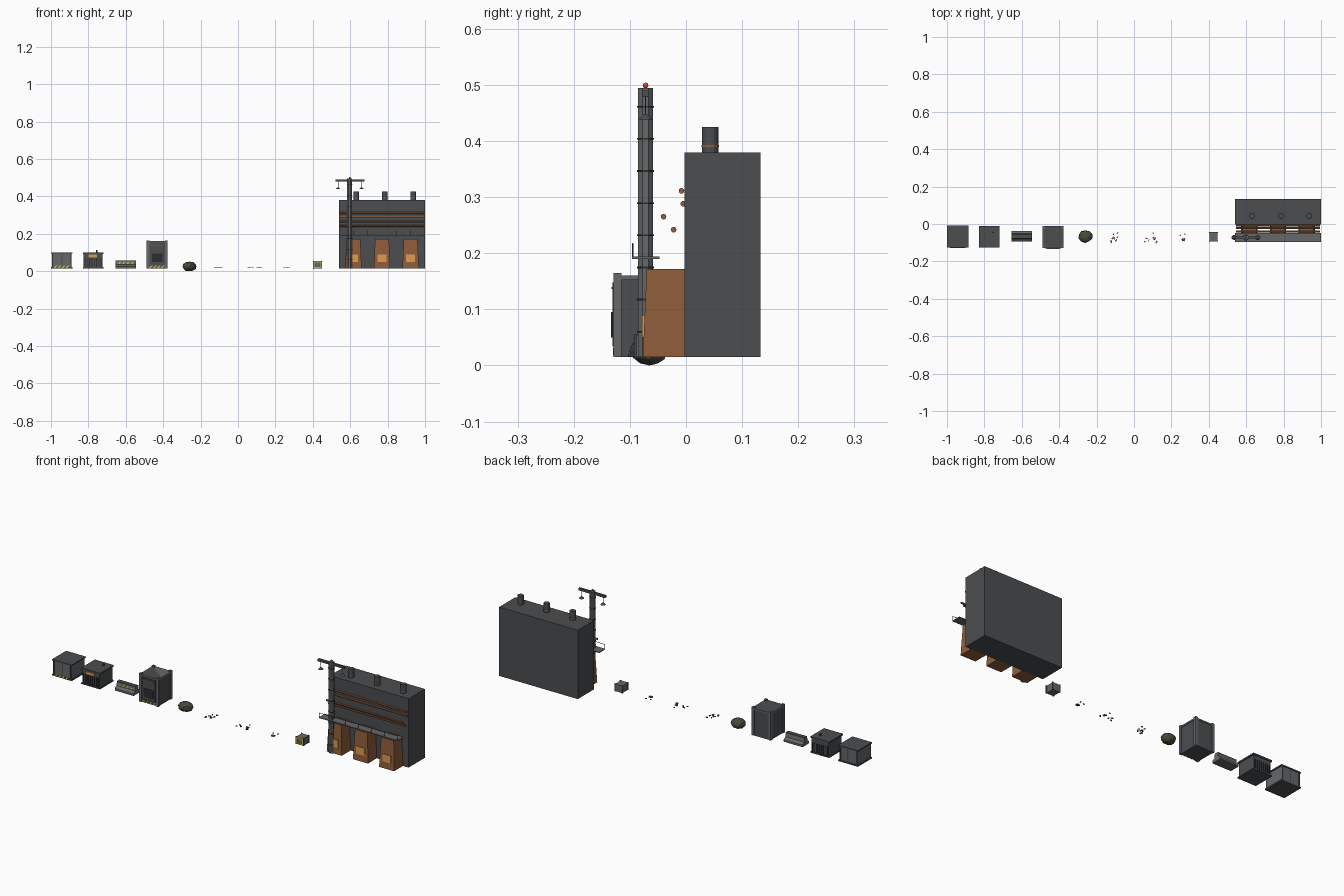
import bpy, bmesh, math, random
from mathutils import Matrix, Vector

if "Cube" in bpy.data.objects:
    bpy.data.objects.remove(bpy.data.objects["Cube"])

random.seed(4)
F = 0.015  # floor level of the kit
COL = {"dark": (.07, .075, .08), "steel": (.13, .135, .14), "black": (.025, .027, .03),
       "copper": (.28, .11, .045), "glow": (.75, .33, .08), "yellow": (.6, .45, .06),
       "moss": (.06, .07, .045), "red": (.7, .08, .04)}
MATS = {}
for n, c in COL.items():
    MATS[n] = bpy.data.materials.new(n)
    MATS[n].diffuse_color = (*c, 1)


def finish(name, bm, col):
    bmesh.ops.recalc_face_normals(bm, faces=bm.faces)
    me = bpy.data.meshes.new(name)
    bm.to_mesh(me)
    bm.free()
    me.materials.append(MATS[col])
    ob = bpy.data.objects.new(name, me)
    bpy.context.collection.objects.link(ob)
    return ob


def box(name, x0, x1, y0, y1, z0, z1, col="dark", top=None, bevel=0):
    """Box from bounds; top=(x_scale, front_shift) tapers the upper face."""
    bm = bmesh.new()
    bmesh.ops.create_cube(bm, size=1)
    cx = (x0 + x1) / 2
    for v in bm.verts:
        hi, front = v.co.z > 0, v.co.y < 0
        v.co = Vector((x1 if v.co.x > 0 else x0, y0 if front else y1, z1 if hi else z0))
        if top and hi:
            v.co.x = cx + (v.co.x - cx) * top[0]
            v.co.y += top[1] if front else 0
    if bevel:
        bmesh.ops.bevel(bm, geom=bm.edges[:], offset=bevel, segments=1, affect='EDGES')
    return finish(name, bm, col)


def tube(name, p0, p1, r, col="dark", n=8, r2=None):
    p0, p1 = Vector(p0), Vector(p1)
    d = p1 - p0
    bm = bmesh.new()
    m = Matrix.Translation((p0 + p1) / 2) @ d.to_track_quat('Z', 'Y').to_matrix().to_4x4()
    bmesh.ops.create_cone(bm, cap_ends=True, segments=n, radius1=r, radius2=r if r2 is None else r2,
                          depth=d.length, matrix=m @ Matrix.Rotation(math.pi / n, 4, 'Z'))
    return finish(name, bm, col)


def hazard(name, x0, x1, y, z0, z1, n):
    """Row of slanted yellow warning stripes on a front face."""
    bm = bmesh.new()
    w = (x1 - x0) / (2 * n)
    for i in range(n):
        a = x0 + 2 * w * i
        pts = [(a, z0), (a + w, z0), (a + 2 * w, z1), (a + w, z1)]
        f = bm.faces.new([bm.verts.new((px, y, pz)) for px, pz in pts])
        for v in bmesh.ops.extrude_face_region(bm, geom=[f])["geom"]:
            if isinstance(v, bmesh.types.BMVert):
                v.co.y += .002
    return finish(name, bm, "yellow")


# crate with a door seam
box("crate_body", -.995, -.89, -.122, -.012, F + .004, .095, "steel")
box("crate_lid", -1, -.885, -.126, -.008, .094, .1)
box("crate_base", -1, -.885, -.126, -.008, F, F + .007)
for x in (-.991, -.94, -.894):
    box("crate_rib", x - .003, x + .003, -.125, -.009, F, .097)
hazard("crate_hazard", -.985, -.9, -.128, .018, .03, 4)

# ribbed generator
box("generator_body", -.825, -.725, -.12, -.014, F, .096, "dark")
box("generator_lid", -.83, -.72, -.125, -.01, .092, .1)
box("generator_base", -.83, -.72, -.125, -.01, F, .021)
for i in range(8):
    x = -.818 + i * .0123
    box("generator_fin", x - .002, x + .002, -.124, -.01, .02, .07, "black")
box("generator_light_strip", -.8, -.755, -.124, -.118, .074, .088, "glow")
tube("generator_exhaust", (-.755, -.045, .1), (-.755, -.045, .112), .004)

# road barrier: trapezoid profile
bm = bmesh.new()
prof = [(-.094, F), (-.094, .026), (-.08, .036), (-.076, .056), (-.056, .056), (-.052, .036), (-.038, .026), (-.038, F)]
f = bm.faces.new([bm.verts.new((-.655, y, z)) for y, z in prof])
ex = bmesh.ops.extrude_face_region(bm, geom=[f])["geom"]
bmesh.ops.translate(bm, vec=(.11, 0, 0), verts=[v for v in ex if isinstance(v, bmesh.types.BMVert)])
finish("barrier", bm, "steel")
box("barrier_cap", -.655, -.545, -.077, -.055, .054, .058)
hazard("barrier_hazard", -.645, -.555, -.0815, .037, .049, 4)

# tall cabinet
box("cabinet_body", -.485, -.38, -.124, -.014, F, .16)
box("cabinet_lid", -.488, -.377, -.128, -.012, .152, .16, "steel")
for x in (-.481, -.383):
    for y in (-.122, -.018):
        box("cabinet_post", x - .007, x + .007, y - .007, y + .007, F, .165, "steel")
box("cabinet_door", -.47, -.394, -.131, -.122, .034, .148, "dark")
box("cabinet_vent", -.46, -.404, -.134, -.13, .05, .095, "black")
box("cabinet_trim", -.465, -.4, -.133, -.128, .136, .14, "copper")
hazard("cabinet_hazard", -.475, -.39, -.13, .018, .031, 4)

# boulder sunk through the floor level
bm = bmesh.new()
bmesh.ops.create_icosphere(bm, subdivisions=2, radius=1)
for v in bm.verts:
    k = random.uniform(.9, 1.03)
    v.co = Vector((v.co.x * .039 * k - .26, v.co.y * .035 * k - .066, v.co.z * .027 * k + .028))
lo = min(v.co.z for v in bm.verts)
bmesh.ops.translate(bm, vec=(0, 0, -lo), verts=bm.verts)
finish("boulder", bm, "moss")

# three scatters of scrap
for cx, name in ((-.092, "scrap_plates"), (.09, "scrap_bolts"), (.27, "scrap_shards")):
    for i in range(7):
        bm = bmesh.new()
        s = random.uniform(.005, .011)
        loc = Vector((cx + random.uniform(-.033, .033), -.07 + random.uniform(-.027, .027), F + .003))
        bmesh.ops.create_cube(bm, size=1, matrix=Matrix.Translation(loc)
                              @ Matrix.Rotation(random.uniform(0, 3.1), 4, 'Z')
                              @ Matrix.Diagonal((s * 1.5, s * .7, .004, 1)))
        finish(name, bm, "copper" if i % 4 == 3 else "dark")

# small supply box
box("supply_box", .404, .446, -.09, -.044, F, .053, "steel")
for x in (.404, .446):
    for y in (-.09, -.045):
        box("supply_corner", x - .003, x + .003, y - .003, y + .003, F, .055)
for z in (.02, .05):
    box("supply_band", .405, .445, -.0935, -.09, z - .003, z + .003, "yellow")
for x in (.407, .443):
    box("supply_band_side", x - .003, x + .003, -.0935, -.09, F + .002, .053, "yellow")

# furnace building
box("building", .54, 1, -.003, .133, F, .379)
for x in (.632, .785, .937):
    ch = tube("chimney", (x, .043, .37), (x, .043, .425), .015, "dark", 14)
    tube("chimney_band", (x, .043, .389), (x, .043, .393), .016, "copper", 14)
for y, z in ((-.008, .311), (-.005, .288), (-.04, .265), (-.022, .242)):
    tube("heat_pipe", (.545, y, z), (.995, y, z), .005, "copper", 10)

# furnaces with glowing mouths
for x in (.617, .77, .923):
    box("furnace", x - .044, x + .044, -.077, -.003, F, .172, "copper", top=(.84, .007))
    box("furnace_mouth", x - .024, x + .024, -.078, -.06, .05, .09, "glow")

# walkway and handrail
box("walkway", .54, 1, -.096, -.047, .19, .194, "steel")
tube("handrail", (.54, -.095, .217), (1, -.095, .217), .0012, n=6)
for i in range(7):
    x = .542 + i * .076
    tube("rail_post", (x, -.095, .192), (x, -.095, .217), .0012, n=6)

# light mast
X, Y = .597, -.072
tube("mast", (X, Y, F), (X, Y, .494), .0142, "steel", 8)
for i in range(8):
    z = .06 + i * .0573
    tube("mast_ring", (X, Y, z - .0015), (X, Y, z + .0015), .0165, "black", 8)
box("mast_arm", .52, .676, Y - .006, Y + .006, .478, .49)
for x in (.535, .661):
    tube("lamp_rod", (x, Y, .445), (x, Y, .48), .0012, n=6)
    tube("lamp_shade", (x, Y, .438), (x, Y, .447), .013, "dark", 12, r2=.004)
bm = bmesh.new()
bmesh.ops.create_uvsphere(bm, u_segments=10, v_segments=6, radius=.005, matrix=Matrix.Translation((X, Y, .499)))
finish("beacon", bm, "red")

for m in bpy.data.materials:
    if m.users and not m.is_grease_pencil:
        m.use_nodes = True
        m.node_tree.nodes["Principled BSDF"].inputs["Base Color"].default_value = m.diffuse_color
